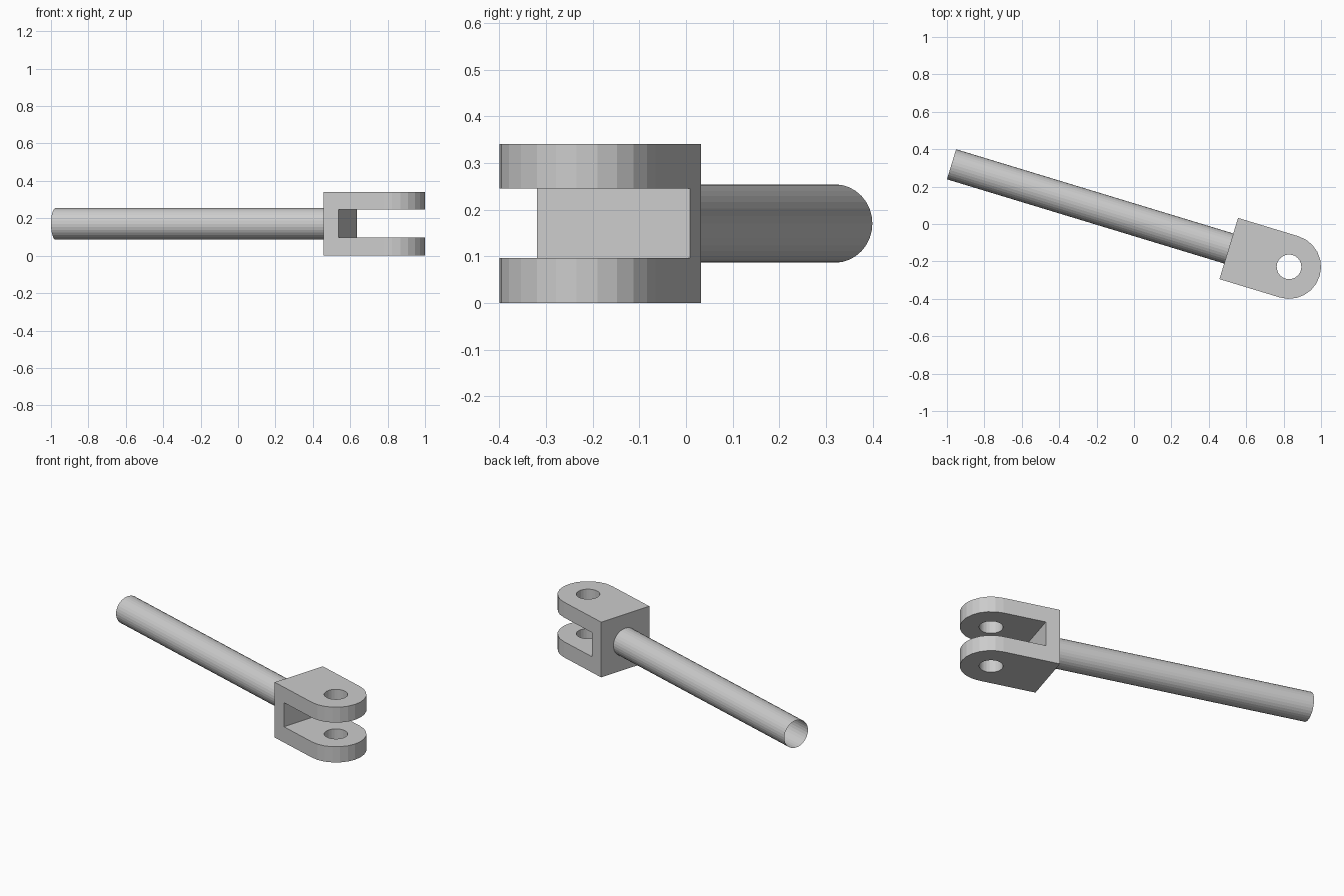
import bpy, bmesh
from math import radians, cos, sin, pi
from mathutils import Matrix

if "Cube" in bpy.data.objects:
    bpy.data.objects.remove(bpy.data.objects["Cube"])

R = 0.171           # fork half width and nose radius
H = 0.341           # fork height
BACK = -0.337       # back face, measured along the axis from the pin hole
FLOOR = -0.253      # bottom of the slot
ROD_R, ROD_END = 0.084, -1.886
# local frame: origin at the pin hole, x along the rod axis
FRAME = Matrix.Translation((0.829, -0.229, 0)) @ Matrix.Rotation(radians(-16.9), 4, 'Z')


def make_object(name, bm):
    bmesh.ops.recalc_face_normals(bm, faces=bm.faces)
    mesh = bpy.data.meshes.new(name)
    bm.to_mesh(mesh)
    bm.free()
    obj = bpy.data.objects.new(name, mesh)
    bpy.context.collection.objects.link(obj)
    obj.matrix_world = FRAME
    return obj


def prism(name, outline, z0, z1):
    bm = bmesh.new()
    face = bm.faces.new([bm.verts.new((x, y, z0)) for x, y in outline])
    top = bmesh.ops.extrude_face_region(bm, geom=[face])['geom']
    verts = [v for v in top if isinstance(v, bmesh.types.BMVert)]
    bmesh.ops.translate(bm, verts=verts, vec=(0, 0, z1 - z0))
    return make_object(name, bm)


def arc(radius, start, end, steps):
    return [(radius * cos(start + (end - start) * i / steps),
             radius * sin(start + (end - start) * i / steps)) for i in range(steps + 1)]


# fork: rounded block, then slot and pin hole cut away
fork = prism("clevis_fork", [(BACK, R), (BACK, -R)] + arc(R, -pi / 2, pi / 2, 12), 0, H)
slot = prism("slot_cutter", [(FLOOR, -0.3), (0.3, -0.3), (0.3, 0.3), (FLOOR, 0.3)], 0.097, 0.246)
pin = prism("pin_cutter", arc(0.066, 0, 2 * pi, 24)[:-1], -0.1, H + 0.1)

bpy.context.view_layer.objects.active = fork
for cutter in (slot, pin):
    cutter.hide_render = True
    mod = fork.modifiers.new(cutter.name, 'BOOLEAN')
    mod.operation = 'DIFFERENCE'
    mod.solver = 'EXACT'
    mod.object = cutter
    bpy.ops.object.modifier_apply(modifier=mod.name)
    bpy.data.objects.remove(cutter, do_unlink=True)

# rod: open-ended tube running back from the fork
bm = bmesh.new()
place = Matrix.Translation(((ROD_END + BACK) / 2, 0, H / 2)) @ Matrix.Rotation(pi / 2, 4, 'Y')
bmesh.ops.create_cone(bm, cap_ends=False, segments=32, radius1=ROD_R, radius2=ROD_R,
                      depth=BACK - ROD_END, matrix=place)
make_object("rod", bm)
